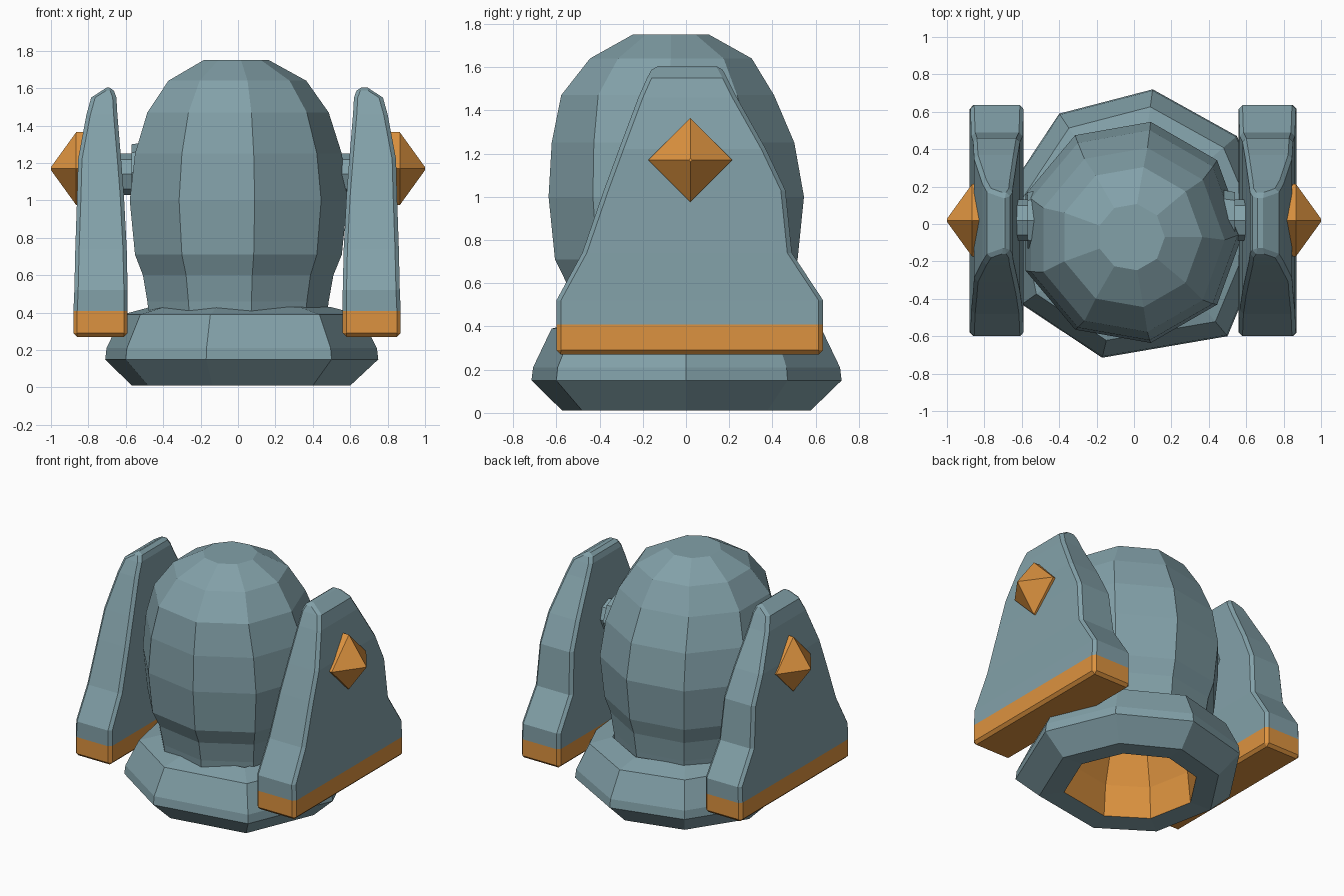
import bpy, bmesh
from math import sin, cos, radians, pi
from mathutils import Matrix

cube = bpy.data.objects.get("Cube")
if cube:
    bpy.data.objects.remove(cube, do_unlink=True)


def make_material(name, rgb):
    mat = bpy.data.materials.new(name)
    mat.use_nodes = True
    mat.diffuse_color = (*rgb, 1)
    mat.node_tree.nodes["Principled BSDF"].inputs["Base Color"].default_value = (*rgb, 1)
    return mat


teal = make_material("dusty teal", (0.225, 0.355, 0.395))
orange = make_material("warm orange", (0.72, 0.29, 0.05))


def finish(bm, name, mats, is_second=None):
    """Turn a bmesh into an object; faces passing the rule get the second material."""
    bmesh.ops.recalc_face_normals(bm, faces=bm.faces[:])
    for f in bm.faces:
        f.material_index = int(bool(is_second and is_second(f)))
    mesh = bpy.data.meshes.new(name)
    bm.to_mesh(mesh)
    bm.free()
    for m in mats:
        mesh.materials.append(m)
    obj = bpy.data.objects.new(name, mesh)
    bpy.context.collection.objects.link(obj)
    return obj


def loft(rings, cap_start=True, cap_end=True):
    """Skin a list of equal-length point rings, capping the ends if wanted."""
    bm = bmesh.new()
    rows = [[bm.verts.new(p) for p in ring] for ring in rings]
    n = len(rows[0])
    for a, b in zip(rows, rows[1:]):
        for i in range(n):
            j = (i + 1) % n
            bm.faces.new((a[i], a[j], b[j], b[i]))
    if cap_start:
        bm.faces.new(rows[0])
    if cap_end:
        bm.faces.new(rows[-1])
    return bm


def bevel(obj, width):
    mod = obj.modifiers.new("edge bevel", "BEVEL")
    mod.width = width
    mod.segments = 1
    mod.limit_method = "ANGLE"
    mod.angle_limit = radians(50)


# Domed body: nine sides, (radius, centre y, height), open where it meets the collar
dome_profile = [(0.49, -0.03, 0.38), (0.50, -0.03, 0.46), (0.525, -0.035, 0.60),
                (0.57, -0.045, 0.71), (0.60, -0.045, 1.0), (0.57, -0.06, 1.25),
                (0.50, -0.085, 1.47), (0.38, -0.07, 1.64), (0.18, -0.07, 1.75)]
angles = [radians(40 * k) for k in range(9)]
finish(loft([[(r * cos(a) - 0.015, cy + r * sin(a), z) for a in angles]
             for r, cy, z in dome_profile], cap_start=False), "domed_body", [teal])

# Irregular base collar with a deep hollow underneath, (scale, height)
outline = [(0.10, 0.72), (0.55, 0.47), (0.75, 0.0), (0.50, -0.60),
           (-0.17, -0.715), (-0.60, -0.43), (-0.71, 0.12), (-0.40, 0.59)]
collar_profile = [(0.59, 0.02), (0.80, 0.01), (1.0, 0.15), (0.99, 0.21),
                  (0.87, 0.39), (0.66, 0.43)]
hollow_profile = [(0.59, 0.02), (0.56, 0.24), (0.42, 0.55)]


def collar_rings(profile):
    return [[(x * s, y * s, z) for x, y in outline] for s, z in profile]


finish(loft(collar_rings(collar_profile), False, False), "base_collar", [teal])
hollow = finish(loft(collar_rings(hollow_profile), cap_start=False),
                "base_hollow", [orange])
hollow.data.flip_normals()

# Side panel sections: height, front and back y, inner and outer x
panel_rows = [(0.27, -0.60, 0.635, 0.56, 0.87), (0.408, -0.60, 0.635, 0.56, 0.87),
              (0.52, -0.60, 0.635, 0.56, 0.865), (0.74, -0.48, 0.49, 0.565, 0.86),
              (1.03, -0.38, 0.46, 0.58, 0.85), (1.22, -0.31, 0.37, 0.595, 0.845),
              (1.46, -0.22, 0.235, 0.615, 0.80), (1.55, -0.18, 0.19, 0.62, 0.775),
              (1.605, -0.15, 0.16, 0.64, 0.69)]


def cone_along_x(name, x0, x1, r0, r1, z, sides, mat):
    """Cone or cylinder lying along x, from x0 (radius r0) to x1 (radius r1)."""
    bm = bmesh.new()
    place = Matrix.Translation(((x0 + x1) / 2, 0.02, z))
    turn = Matrix.Rotation(pi / 2 if x1 > x0 else -pi / 2, 4, "Y")
    bmesh.ops.create_cone(bm, cap_ends=True, segments=sides, radius1=r0, radius2=r1,
                          depth=abs(x1 - x0), matrix=place @ turn)
    return finish(bm, name, [mat])


for side, label, thin, wide in ((1, "left", 0, 0), (-1, "right", 0.03, 0.01)):
    # Tapering panel with an orange foot band
    rings = []
    for z, y0, y1, xi, xo in panel_rows:
        xi, xo = side * (xi + thin), side * (xo + wide)
        rings.append([(xi, y0, z), (xo, y0, z), (xo, y1, z), (xi, y1, z)])
    panel = finish(loft(rings), label + "_side_panel", [teal, orange],
                   lambda f: f.calc_center_median().z < 0.4)
    bevel(panel, 0.02)

    # Pointed stud on the outside of the panel
    cone_along_x(label + "_stud_rim", side * 0.80, side * 0.865, 0.195, 0.195,
                 1.17, 4, orange)
    cone_along_x(label + "_stud", side * 0.865, side, 0.195, 0.008, 1.17, 4, orange)

    # Hub joining the panel to the body
    cone_along_x(label + "_hub_pin", side * 0.50, side * 0.66, 0.11, 0.11, 1.14, 8, teal)
    cone_along_x(label + "_hub_disc", side * 0.46, side * (0.54 + thin), 0.165, 0.15,
                 1.15, 8, teal)
